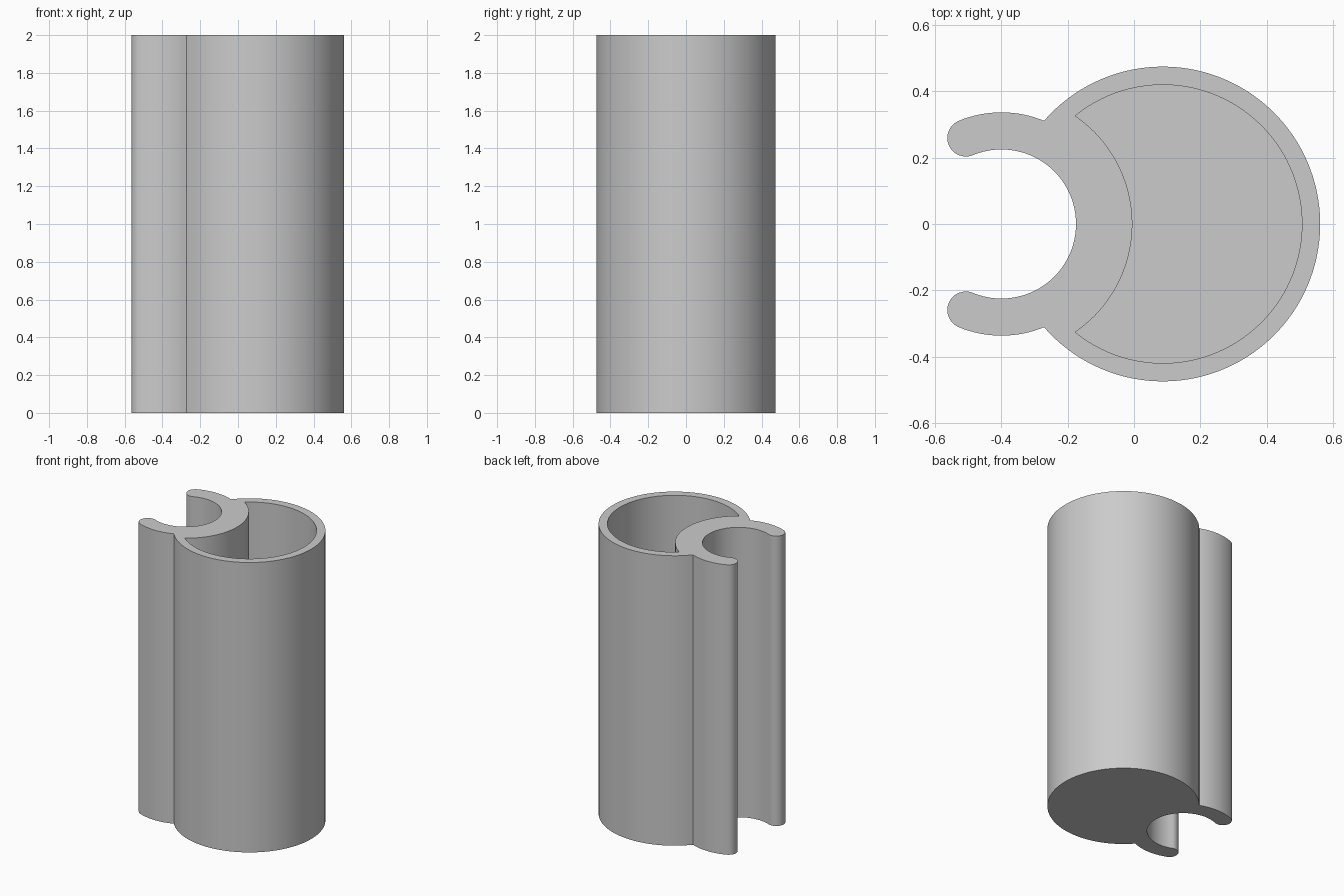
import bpy, bmesh, math

if "Cube" in bpy.data.objects:
    bpy.data.objects.remove(bpy.data.objects["Cube"])

HEIGHT, FLOOR = 2.0, 0.056
CUP_X, CUP_R, CUP_IN = 0.087, 0.475, 0.42        # round container
CLIP_X, CLIP_IN, CLIP_OUT, WALL_R = -0.40, 0.225, 0.337, 0.395   # open clip
TIP_ANGLE = math.radians(112.5)


def arc(cx, cy, r, a0, a1, n):
    """Points along an arc, both ends included."""
    return [(cx + r * math.cos(a0 + (a1 - a0) * i / n),
             cy + r * math.sin(a0 + (a1 - a0) * i / n)) for i in range(n + 1)]


def meet(r_clip, r_cup):
    """Angles, seen from each centre, where a clip circle meets a cup circle."""
    d = CUP_X - CLIP_X
    x = (d * d + r_clip ** 2 - r_cup ** 2) / (2 * d)
    y = math.sqrt(r_clip ** 2 - x * x)
    return math.atan2(y, x), math.atan2(y, x - d)


# Outer outline: upper half, then mirrored
clip_a, cup_a = meet(CLIP_OUT, CUP_R)
mid, tip_r = (CLIP_IN + CLIP_OUT) / 2, (CLIP_OUT - CLIP_IN) / 2
tip = (CLIP_X + mid * math.cos(TIP_ANGLE), mid * math.sin(TIP_ANGLE))
half = arc(CUP_X, 0, CUP_R, 0, cup_a, 48)
half += arc(CLIP_X, 0, CLIP_OUT, clip_a, TIP_ANGLE, 16)[1:]
half += arc(*tip, tip_r, TIP_ANGLE, TIP_ANGLE + math.pi, 16)[1:]
half += arc(CLIP_X, 0, CLIP_IN, TIP_ANGLE, 0, 32)[1:]
outline = half + [(x, -y) for x, y in half[-2:0:-1]]

# Crescent cavity outline
wall_a, in_a = meet(WALL_R, CUP_IN)
cavity = arc(CUP_X, 0, CUP_IN, -in_a, in_a, 96)
cavity += arc(CLIP_X, 0, WALL_R, wall_a, -wall_a, 40)[1:-1]

bm = bmesh.new()


def ring(points, z):
    return [bm.verts.new((x, y, z)) for x, y in points]


def walls(low, high):
    for i in range(len(low)):
        j = (i + 1) % len(low)
        bm.faces.new((low[i], low[j], high[j], high[i]))


# Outer shell with base, inner cavity with floor
base, rim = ring(outline, 0), ring(outline, HEIGHT)
floor, lip = ring(cavity, FLOOR), ring(cavity, HEIGHT)
walls(base, rim)
walls(floor, lip)
bm.faces.new(base)
bm.faces.new(floor)

# Rim face between the two outlines
edges = [bm.edges.get((r[i], r[i - 1])) for r in (rim, lip) for i in range(len(r))]
bmesh.ops.triangle_fill(bm, edges=edges, use_beauty=True, use_dissolve=False,
                        normal=(0, 0, 1))
bmesh.ops.recalc_face_normals(bm, faces=bm.faces)

mesh = bpy.data.meshes.new("clip_on_container")
bm.to_mesh(mesh)
bm.free()
body = bpy.data.objects.new("clip_on_container", mesh)
bpy.context.collection.objects.link(body)

grey = bpy.data.materials.new("light_grey")
grey.diffuse_color = (0.6, 0.6, 0.6, 1)
grey.use_nodes = True
grey.node_tree.nodes["Principled BSDF"].inputs["Base Color"].default_value = grey.diffuse_color
mesh.materials.append(grey)

bpy.context.view_layer.objects.active = body
body.select_set(True)
bpy.ops.object.shade_smooth_by_angle(angle=math.radians(30))
